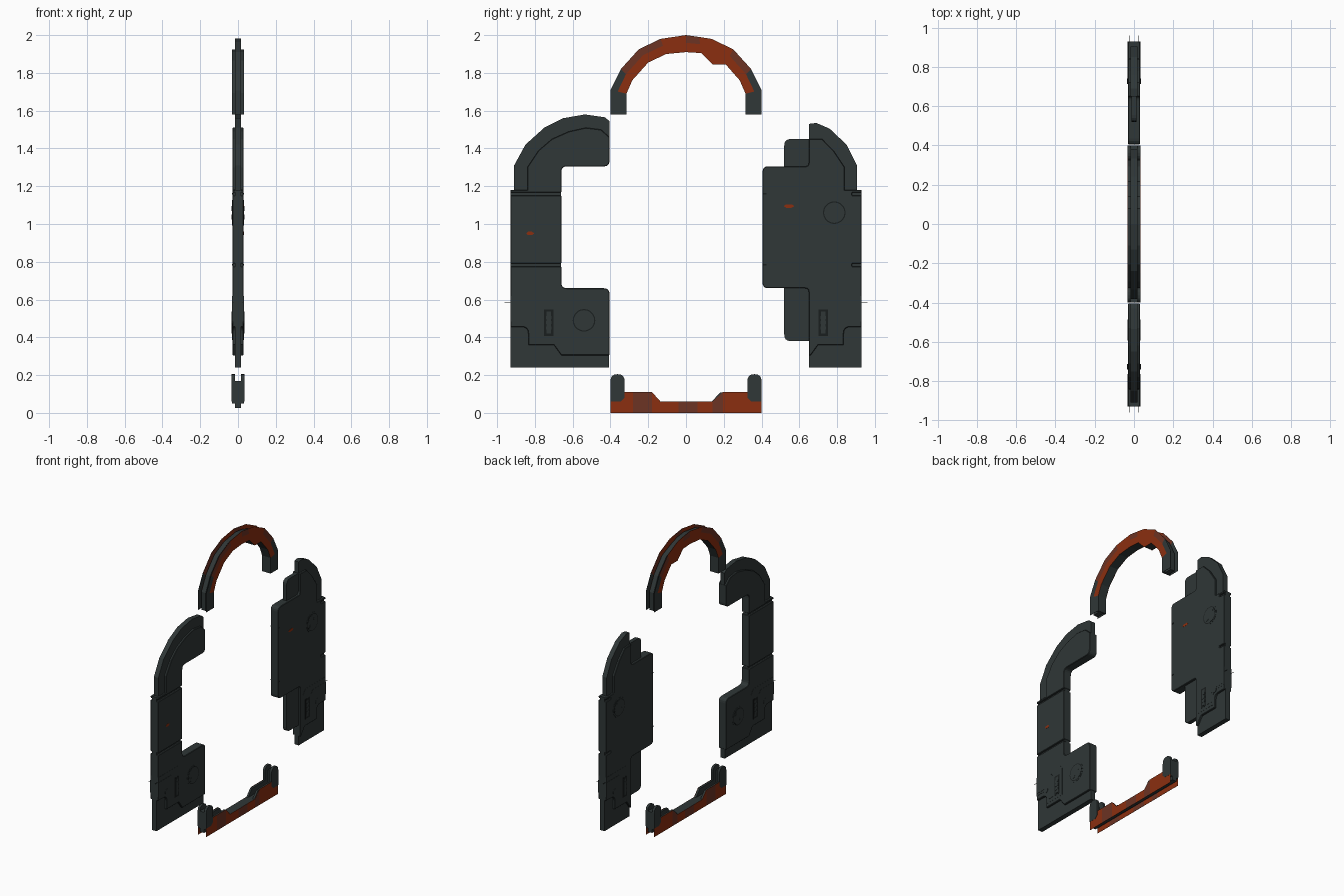
import bpy, bmesh, math
from mathutils import Vector

if "Cube" in bpy.data.objects:
    bpy.data.objects.remove(bpy.data.objects["Cube"])


def material(name, rgb):
    m = bpy.data.materials.new(name)
    m.diffuse_color = (*rgb, 1)
    m.use_nodes = True
    m.node_tree.nodes["Principled BSDF"].inputs["Base Color"].default_value = m.diffuse_color
    return m


DARK = material("dark_steel", (0.029, 0.038, 0.038))
BLACK = material("recess_black", (0.010, 0.013, 0.013))
ORANGE = material("orange_paint", (0.26, 0.028, 0.005))
WORN = material("worn_paint", (0.15, 0.033, 0.017))


def rounded(pts):
    # points are (y, z) or (y, z, corner radius)
    out = []
    for i, p in enumerate(pts):
        c = Vector(p[:2])
        if len(p) == 2:
            out.append(c)
            continue
        a = c + (Vector(pts[i - 1][:2]) - c).normalized() * p[2]
        b = c + (Vector(pts[(i + 1) % len(pts)][:2]) - c).normalized() * p[2]
        for k in range(5):
            t = k / 4
            out.append(a * (1 - t) ** 2 + c * 2 * t * (1 - t) + b * t * t)
    return out


def build(name, polys, x0, x1, mats, both=True, bevel=0):
    # extrude (outline, material index) polygons along x, optionally on both faces
    bm = bmesh.new()
    for pts, mi in polys:
        pts = rounded(pts)
        n = len(pts)
        for s in ((1, -1) if both else (1,)):
            lo = [bm.verts.new((s * x0, p[0], p[1])) for p in pts]
            hi = [bm.verts.new((s * x1, p[0], p[1])) for p in pts]
            faces = [bm.faces.new(lo), bm.faces.new(hi)]
            faces += [bm.faces.new((lo[i], lo[(i + 1) % n], hi[(i + 1) % n], hi[i])) for i in range(n)]
            for f in faces:
                f.material_index = mi
    bmesh.ops.recalc_face_normals(bm, faces=bm.faces)
    me = bpy.data.meshes.new(name)
    bm.to_mesh(me)
    bm.free()
    for m in mats:
        me.materials.append(m)
    ob = bpy.data.objects.new(name, me)
    bpy.context.collection.objects.link(ob)
    if bevel:
        b = ob.modifiers.new("bevel", "BEVEL")
        b.width, b.segments, b.limit_method, b.angle_limit = bevel, 1, "ANGLE", math.radians(60)
    return ob


def slab(name, pts, x, mat=DARK, bevel=0):
    return build(name, [(pts, 0)], -x, x, [mat], False, bevel)


def plate(name, pts, x0, x1, mat=DARK, both=True):
    return build(name, [(pts, 0)], x0, x1, [mat], both)


def circle(y, z, r, n=20):
    return [(y + r * math.cos(math.tau * i / n), z + r * math.sin(math.tau * i / n)) for i in range(n)]


def rect(y0, y1, z0, z1, r=0):
    c = [(y0, z0), (y1, z0), (y1, z1), (y0, z1)]
    return [(*p, r) for p in c] if r else c


def flip(pts):
    return [(-p[0], *p[1:]) for p in pts]


CORE, FACE = 0.017, 0.030

# left door: thin core with raised panels
slab("left_door_core", [
    (-.93, .24), (-.407, .24), (-.407, .658, .03), (-.662, .658), (-.662, 1.307), (-.407, 1.307, .03),
    (-.405, 1.545), (-.43, 1.565), (-.535, 1.58), (-.65, 1.56), (-.75, 1.51), (-.85, 1.42),
    (-.91, 1.31), (-.91, 1.18), (-.93, 1.18)], CORE)
slab("left_door_upper_panel", [
    (-.93, 1.166), (-.66, 1.166), (-.66, 1.305, .03), (-.405, 1.305, .03), (-.405, 1.46), (-.45, 1.50),
    (-.53, 1.51), (-.62, 1.49), (-.71, 1.45), (-.78, 1.39), (-.84, 1.30), (-.84, 1.18), (-.93, 1.18)],
    FACE, bevel=.003)
slab("left_door_middle_panel", rect(-.93, -.66, .79, 1.152), FACE, bevel=.003)

# shared lower edge of the raised panels, from inside to outside
LOWER = [(-.66, .305), (-.70, .36), (-.835, .36), (-.835, .455, .035), (-.93, .455)]
slab("left_door_lower_panel", [(-.405, .305)] + LOWER + [
    (-.93, .776), (-.66, .776), (-.66, .66, .03), (-.405, .66, .03)], FACE, bevel=.003)

# right door: thin core, sliding tongue and raised panel
slab("right_door_core", [
    (.65, .24), (.93, .24), (.93, 1.18), (.905, 1.18), (.905, 1.31), (.85, 1.42), (.76, 1.505),
    (.69, 1.535), (.65, 1.53)], CORE)
slab("right_door_tongue", rect(.52, .70, .38, 1.45, .035), .014)
slab("right_door_panel", [(.405, .66, .03), (.65, .66, .02), (.65, .305)] + flip(LOWER) + [
    (.93, .776), (.88, .776), (.88, .79), (.93, .79), (.93, 1.152), (.88, 1.152), (.88, 1.166),
    (.93, 1.166), (.93, 1.18), (.84, 1.18), (.84, 1.30), (.78, 1.39), (.72, 1.45), (.65, 1.45),
    (.65, 1.305, .02), (.405, 1.305, .03)], FACE, bevel=.003)
for z in (.783, 1.16):
    plate("right_door_edge_tick", rect(.407, .425, z - .004, z + .004), FACE, FACE + .001, BLACK)

# round locks with two bolts each
for side, y, z in (("left", -.54, .49), ("right", .785, 1.06)):
    plate(side + "_lock_rim", circle(y, z, .068), FACE - .004, .0315)
    plate(side + "_lock_groove", circle(y, z, .060), FACE, .0318, BLACK)
    plate(side + "_lock_disc", circle(y, z, .054), FACE, .0325)
    for d in (-1, 1):
        plate(side + "_lock_bolt", circle(y + d * .022, z + d * .022, .014, 10), FACE, .0335)

# control box, handle and side pins on both doors
for side, fn in (("left", lambda p: p), ("right", flip)):
    plate(side + "_box_frame", fn([
        (-.93, .62), (-.705, .62), (-.675, .58), (-.675, .385), (-.82, .385), (-.82, .46),
        (-.85, .485), (-.93, .485)]), FACE - .004, .0312)
    plate(side + "_box_cover", fn([
        (-.93, .585), (-.785, .585), (-.765, .56), (-.765, .41), (-.805, .41), (-.805, .475),
        (-.845, .50), (-.93, .50)]), FACE, .0325)
    plate(side + "_box_bolt", fn(circle(-.835, .487, .02, 10)), FACE, .0335)
    plate(side + "_handle_slot", fn(rect(-.752, -.702, .408, .548)), FACE, .0318, BLACK)
    plate(side + "_handle_bar", fn(rect(-.738, -.716, .42, .536)), FACE, .0335)
    for z in (.45, .478, .506):
        plate(side + "_handle_grip", fn(rect(-.741, -.713, z - .008, z + .008)), FACE, .0345)
    plate(side + "_side_pin", fn(rect(-.96, -.90, .584, .586)), .024, .026)

# small painted marks
for name, y, z, w in (("left_mark", -.825, .95, .021), ("right_mark", .545, 1.095, .029)):
    plate(name, [(y - w, z), (y - w / 2, z + .009), (y + w / 2, z + .009), (y + w, z),
                 (y + w / 2, z - .009), (y - w / 2, z - .009)], FACE, FACE + .001, ORANGE, False)

# arch: two thin painted cheeks, a floor and a centre rib
OUTER = [(-.4, 1.58), (-.4, 1.71), (-.345, 1.82), (-.25, 1.925), (-.135, 1.98), (0, 2), (.07, 1.99),
         (.135, 1.98), (.25, 1.925), (.345, 1.82), (.4, 1.71), (.4, 1.58)]
INNER = [(-.315, 1.58), (-.315, 1.69), (-.285, 1.76), (-.2, 1.855), (-.105, 1.9), (0, 1.91), (.08, 1.905),
         (.14, 1.845), (.21, 1.845), (.285, 1.76), (.315, 1.69), (.315, 1.58)]


def band(t0, t1, rule):
    def at(i, t):
        return tuple(Vector(INNER[i]).lerp(Vector(OUTER[i]), t))
    return [([at(i, t0), at(i + 1, t0), at(i + 1, t1), at(i, t1)], rule(i)) for i in range(len(OUTER) - 1)]


cheek = (band(0, .55, lambda i: 0 if i in (0, 10) else 1)
         + band(.55, 1, lambda i: 0 if i in (0, 1, 9, 10) else (2 if i in (2, 3, 5, 8) else 1)))
build("arch_cheeks", cheek, .031, .0325, [DARK, ORANGE, WORN])
build("arch_floor", band(.01, .14, lambda i: 0), -.031, .031, [DARK], False)
build("arch_rib", band(.05, .8, lambda i: 0), -CORE, CORE, [DARK], False)

# sill: thin painted side plates, floor, rib, end blocks and rounded guides
STEPS = [(-.4, .11), (-.28, .11), (-.18, .11), (-.135, .06), (-.04, .06), (.06, .06), (.14, .06),
         (.195, .11), (.28, .11), (.4, .11)]
sides = [([(a[0], 0), (b[0], 0), b, a], 1 if i in (1, 4, 6) else 0)
         for i, (a, b) in enumerate(zip(STEPS, STEPS[1:]))]
build("sill_side_plates", sides, .031, .0325, [ORANGE, WORN])
slab("sill_floor", rect(-.4, .4, .05, .06), .031)
slab("sill_rib", rect(-.4, .4, .025, .055), CORE)
for side, fn in (("left", lambda p: p), ("right", flip)):
    plate(side + "_sill_block", fn([(-.4, .058), (-.135, .058), (-.18, .108), (-.4, .108)]), CORE, .031)
    plate(side + "_sill_guide", fn([(-.4, .06), (-.345, .06), (-.325, .08), (-.325, .205, .037),
                                   (-.4, .205, .037)]), CORE, .0335)
    slab(side + "_sill_stop", fn(rect(-.4, -.36, .055, .17)), CORE)
